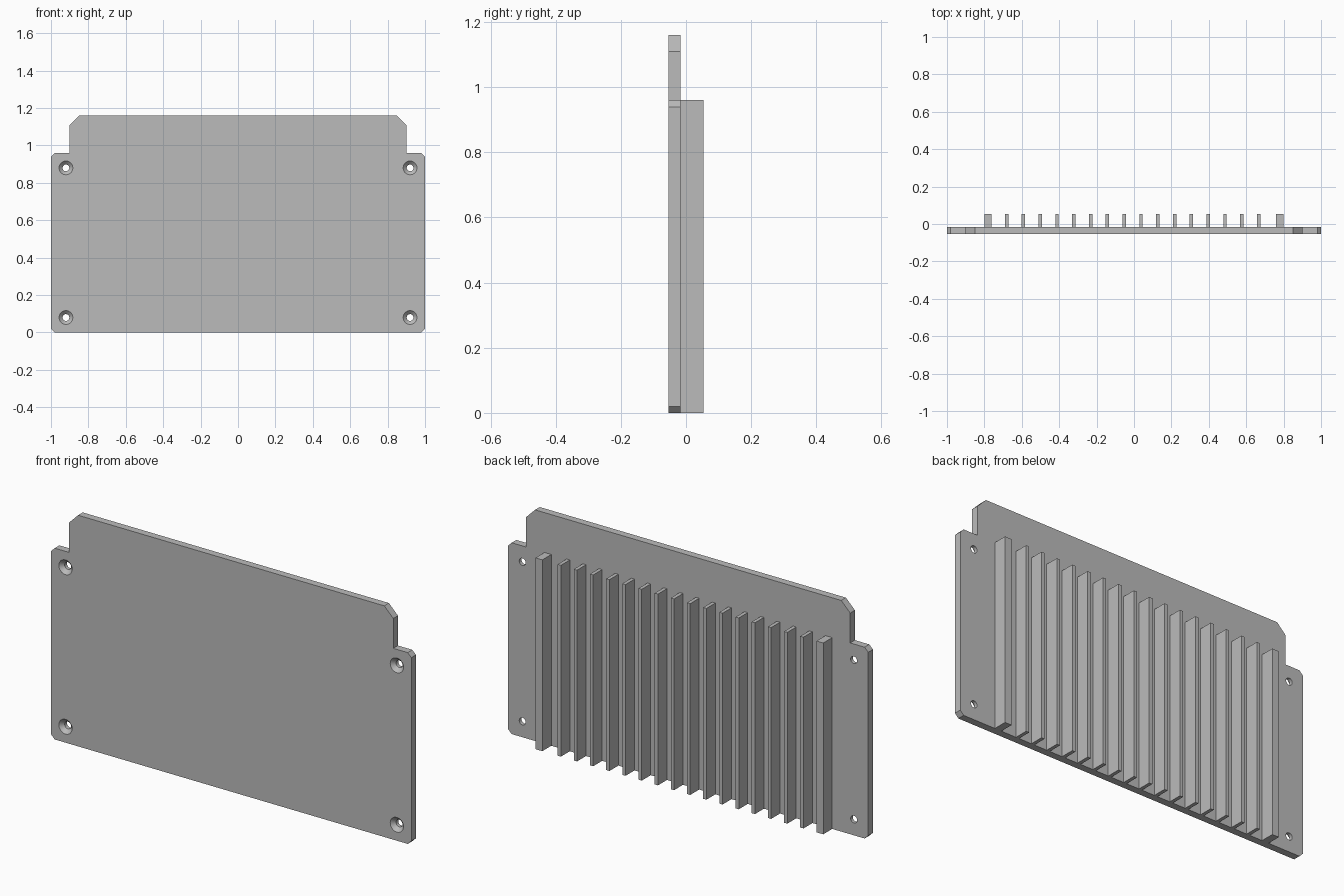
import bpy, bmesh
from math import radians
from mathutils import Matrix, Vector

cube = bpy.data.objects.get("Cube")
if cube:
    bpy.data.objects.remove(cube, do_unlink=True)

FRONT, BACK, FIN_BACK = -0.054, -0.017, 0.054
FIN_TOP = 0.96

metal = bpy.data.materials.new("grey_metal")
metal.use_nodes = True
GREY = (0.5, 0.5, 0.5, 1)
metal.diffuse_color = GREY
metal.node_tree.nodes["Principled BSDF"].inputs["Base Color"].default_value = GREY


def finish(name, bm):
    bmesh.ops.recalc_face_normals(bm, faces=bm.faces)
    mesh = bpy.data.meshes.new(name)
    bm.to_mesh(mesh)
    bm.free()
    mesh.materials.append(metal)
    obj = bpy.data.objects.new(name, mesh)
    bpy.context.collection.objects.link(obj)
    return obj


# Plate: mirrored half outline, extruded through its thickness
half = [(0.98, 0), (1, 0.02), (1, 0.94), (0.98, 0.96),
        (0.90, 0.96), (0.90, 1.11), (0.85, 1.16)]
outline = half + [(-x, z) for x, z in reversed(half)]
bm = bmesh.new()
face = bm.faces.new([bm.verts.new((x, FRONT, z)) for x, z in outline])
ext = bmesh.ops.extrude_face_region(bm, geom=[face], use_keep_orig=True)
bmesh.ops.translate(bm, vec=(0, BACK - FRONT, 0),
                    verts=[v for v in ext["geom"] if isinstance(v, bmesh.types.BMVert)])
plate = finish("back_plate", bm)

# Countersunk screw holes: cone at the front, straight bore behind
HOLE, SINK, STEP = 0.018, 0.037, 0.01
bm = bmesh.new()
profile = [(SINK + STEP, FRONT - STEP), (HOLE, FRONT + SINK - HOLE), (HOLE, BACK + STEP)]
for x in (-0.92, 0.92):
    for z in (0.08, 0.88):
        rings = []
        for radius, y in profile:
            place = Matrix.Translation((x, y, z)) @ Matrix.Rotation(radians(90), 4, "X")
            rings.append(bmesh.ops.create_circle(bm, segments=32, radius=radius,
                                                 matrix=place)["verts"])
        for a, b in zip(rings, rings[1:]):
            for i in range(len(a)):
                bm.faces.new((a[i - 1], a[i], b[i], b[i - 1]))
        bm.faces.new(rings[0])
        bm.faces.new(rings[-1])
cutter = finish("hole_cutter", bm)
cutter.hide_render = True

cut = plate.modifiers.new("screw_holes", "BOOLEAN")
cut.operation = "DIFFERENCE"
cut.solver = "EXACT"
cut.object = cutter
bpy.ops.object.select_all(action="DESELECT")
bpy.context.view_layer.objects.active = plate
plate.select_set(True)
bpy.ops.object.modifier_apply(modifier=cut.name)
bpy.data.objects.remove(cutter, do_unlink=True)
bpy.ops.object.shade_smooth_by_angle(angle=radians(30))


# Cooling fins: two thick end fins with thin ones between
def fin(name, x, width):
    bm = bmesh.new()
    bmesh.ops.create_cube(bm, size=1)
    bmesh.ops.scale(bm, vec=(width, FIN_BACK - BACK, FIN_TOP), verts=bm.verts)
    bmesh.ops.translate(bm, vec=(x, (FIN_BACK + BACK) / 2, FIN_TOP / 2), verts=bm.verts)
    return finish(name, bm)


fin("right_end_fin", -0.781, 0.038)
fin("left_end_fin", 0.779, 0.038)
for i in range(16):
    fin(f"thin_fin_{i + 1}", -0.681 + 0.0898 * i, 0.018)
